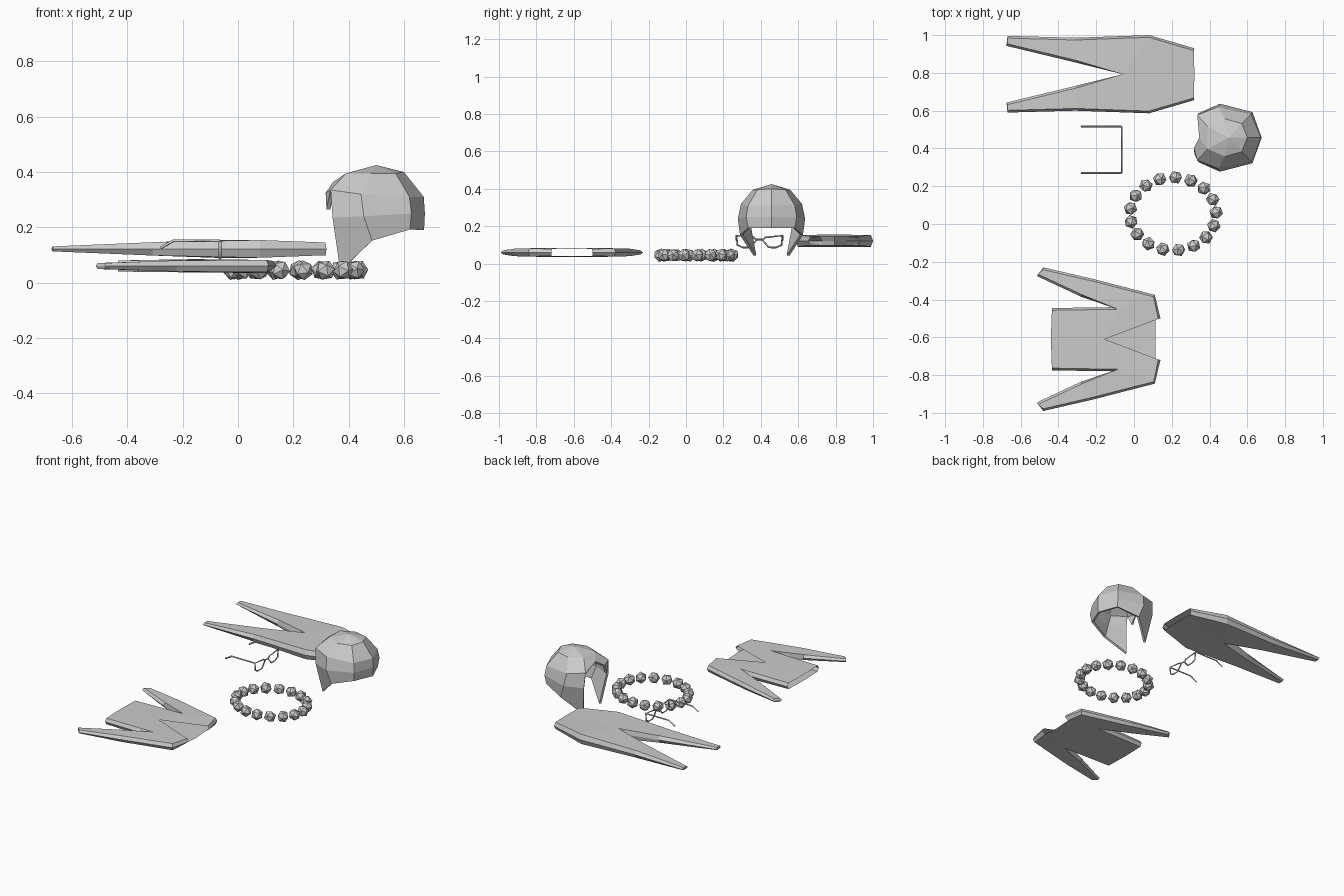
import bpy, bmesh, math, random
from mathutils import Vector

if "Cube" in bpy.data.objects:
    bpy.data.objects.remove(bpy.data.objects["Cube"])

random.seed(4)


def make_object(name, bm, loc=(0, 0, 0)):
    bmesh.ops.recalc_face_normals(bm, faces=bm.faces[:])
    me = bpy.data.meshes.new(name)
    bm.to_mesh(me)
    bm.free()
    ob = bpy.data.objects.new(name, me)
    ob.location = loc
    bpy.context.collection.objects.link(ob)
    return ob


def garment(name, loc, pts, rim, panels, back_moves={}, inset=0.012):
    """Flat hollow garment: half outline (x, y, half thickness), mirrored in y."""
    bm = bmesh.new()
    inner = {i: Vector(p[:2]) for i, p in enumerate(pts)}
    for k, i in enumerate(rim):
        a = Vector(pts[rim[max(k - 1, 0)]][:2])
        b = Vector(pts[rim[min(k + 1, len(rim) - 1)]][:2])
        t = (b - a).normalized()
        if pts[i][1] > 0:
            inner[i] += Vector((t.y, -t.x)) * inset
    mid = {i: bm.verts.new((pts[i][0], pts[i][1], 0)) for i in rim}
    for side in (1, -1):
        vs = []
        for i, p in enumerate(pts):
            x, y = inner[i]
            if side < 0 and i in back_moves:
                x, y = back_moves[i]
            vs.append(bm.verts.new((x, y, side * p[2])))
        for f in panels:
            bm.faces.new([vs[i] for i in f])
        for i, j in zip(rim, rim[1:]):
            bm.faces.new((vs[i], vs[j], mid[j], mid[i]))
    ob = make_object(name, bm, loc)
    m = ob.modifiers.new("mirror", 'MIRROR')
    m.use_axis = (False, True, False)
    return ob


# Trousers lying flat, open at the waist
garment("trousers", (0, 0.793, 0.122),
        [(-0.06, 0, .033), (-0.31, .062, .023), (-0.675, .15, .009), (-0.67, .203, .009),
         (-0.31, .193, .024), (0.08, .207, .032), (0.32, .137, .023), (0.32, 0, .023)],
        [0, 1, 2, 3, 4, 5, 6],
        [(1, 2, 3, 4), (0, 1, 4, 5), (0, 5, 6, 7)])

# Jacket lying flat, V neck in the front panel, straight neck in the back panel
garment("jacket", (0, -0.61, 0.06),
        [(-0.44, 0, .02), (-0.435, .165, .02), (-0.09, .17, .024), (-0.28, .225, .018),
         (-0.515, .335, .011), (-0.48, .38, .011), (-0.22, .32, .02), (0.11, .235, .022),
         (0.14, .11, .018), (-0.155, 0, .025)],
        [1, 2, 3, 4, 5, 6, 7, 8],
        [(0, 1, 2, 9), (2, 7, 8, 9), (2, 3, 6, 7), (3, 4, 5, 6)],
        back_moves={8: (0.115, .11), 9: (0.115, 0)})

# Bead necklace
bm = bmesh.new()
for k in range(17):
    a = 2 * math.pi * (k + 0.1) / 17
    r = bmesh.ops.create_icosphere(bm, subdivisions=1, radius=0.037)
    rot = (random.random() * 6, random.random() * 6, random.random() * 6)
    from_center = Vector((0, 0, 0))
    for axis, ang in zip('XYZ', rot):
        from mathutils import Matrix
        bmesh.ops.rotate(bm, verts=r['verts'], cent=from_center,
                         matrix=Matrix.Rotation(ang, 3, axis))
    bmesh.ops.translate(bm, verts=r['verts'],
                        vec=(0.207 + 0.228 * math.cos(a), 0.054 + 0.193 * math.sin(a), 0.045))
make_object("bead_necklace", bm)


# Glasses from thin square wire
def wire(name, paths, radius):
    cu = bpy.data.curves.new(name, 'CURVE')
    cu.dimensions = '3D'
    cu.bevel_depth = radius
    cu.bevel_resolution = 0
    cu.use_fill_caps = True
    for pts, closed in paths:
        sp = cu.splines.new('POLY')
        sp.points.add(len(pts) - 1)
        for q, p in zip(sp.points, pts):
            q.co = (*p, 1)
        sp.use_cyclic_u = closed
    ob = bpy.data.objects.new(name, cu)
    bpy.context.collection.objects.link(ob)


lens = [(.122, .150), (.118, .100), (.09, .087), (.05, .087), (.017, .125), (.03, .140)]
gy, gx = 0.393, -0.065
paths = [([(gx, gy - .018, .130), (gx, gy + .018, .130)], False)]
for s in (1, -1):
    paths.append(([(gx, gy + s * y, z) for y, z in lens], True))
    paths.append(([(x, gy + s * .124, z) for x, z in
                   ((gx, .151), (-0.235, .151), (-0.28, .125))], False))
wire("glasses", paths, 0.005)

# Wig: columns of hair from crown to tips, face opening towards -x
columns = [
    [(.39, .06, .395), (.335, .12, .335), (.342, .13, .235), (.37, .095, .042)],
    [(.48, .10, .395), (.445, .163, .32), (.455, .180, .24), (.485, .168, .152)],
    [(.57, .075, .395), (.62, .125, .31), (.627, .135, .25), (.622, .125, .192)],
]
back = [(.60, 0, .40), (.672, 0, .31), (.676, 0, .25), (.673, 0, .19)]
mirrored = [[(x, -y, z) for x, y, z in c] for c in columns]
bm = bmesh.new()
grid = [[bm.verts.new(p) for p in c] for c in columns + [back] + mirrored[::-1]]
for c0, c1 in zip(grid, grid[1:]):
    for k in range(3):
        bm.faces.new((c0[k], c0[k + 1], c1[k + 1], c1[k]))
apex = bm.verts.new((.5, 0, .425))
for c0, c1 in zip(grid, grid[1:] + grid[:1]):
    bm.faces.new((apex, c0[0], c1[0]))
# Fringe swept to one side
fl, fr = grid[0], grid[-1]
brow = bm.verts.new((.345, 0, .365))
lock = bm.verts.new((.317, -.055, .325))
tip = bm.verts.new((.320, -.085, .265))
for f in ((fl[0], brow, fr[0]), (fl[0], fl[1], brow), (fr[0], brow, lock, fr[1]),
          (lock, tip, fr[1])):
    bm.faces.new(f)
wig = make_object("wig", bm, (0, 0.457, 0))
sol = wig.modifiers.new("thickness", 'SOLIDIFY')
sol.thickness = 0.015
sol.offset = -1
